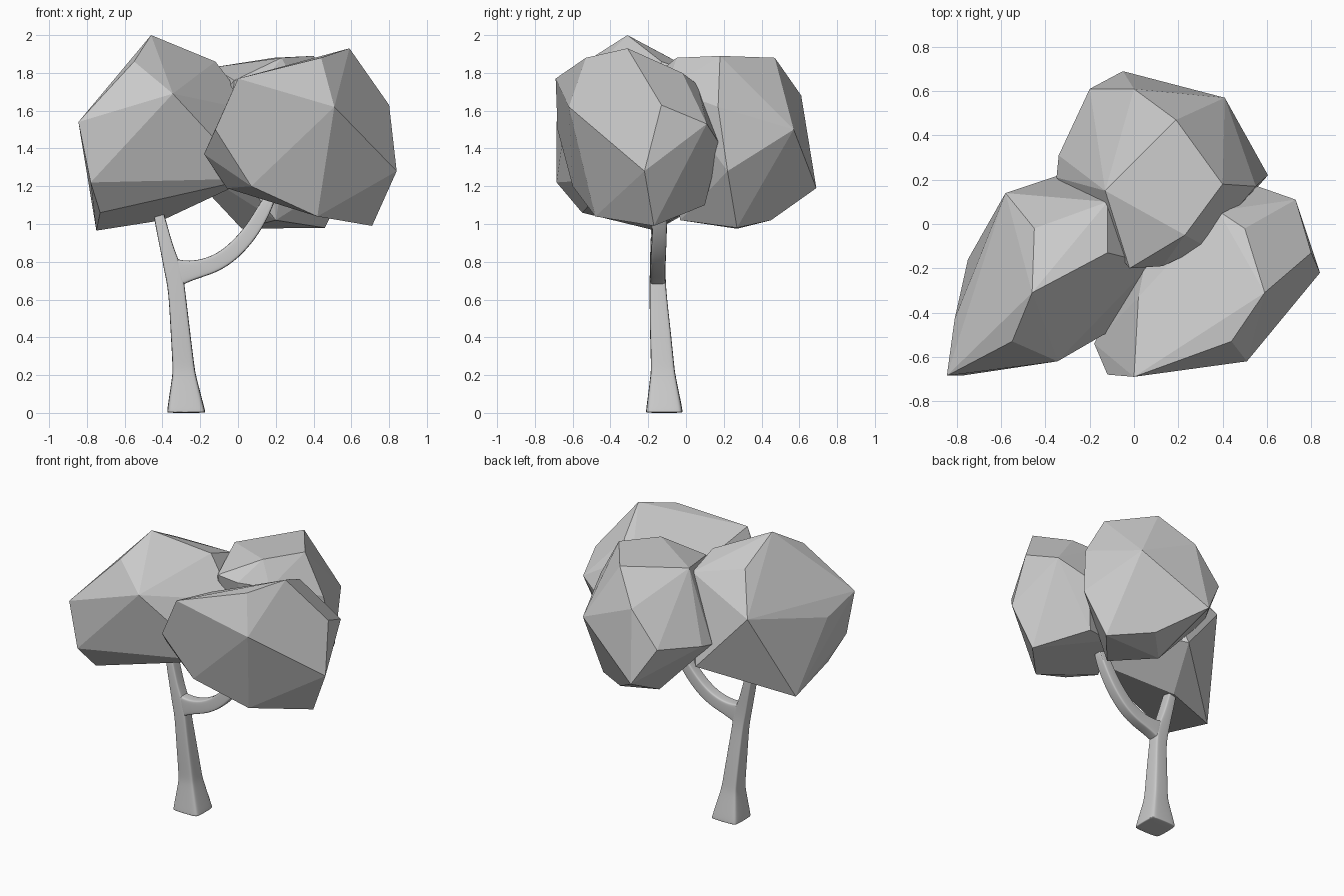
import bpy, bmesh, math
from mathutils import Vector


def finish(name, bm, smooth):
    bmesh.ops.recalc_face_normals(bm, faces=bm.faces[:])
    me = bpy.data.meshes.new(name)
    bm.to_mesh(me)
    bm.free()
    ob = bpy.data.objects.new(name, me)
    bpy.context.collection.objects.link(ob)
    if smooth:
        for p in me.polygons:
            p.use_smooth = True
        mod = ob.modifiers.new("round", 'SUBSURF')
        mod.levels = mod.render_levels = 2


def faceted_clump(name, points):
    """Convex low-poly leaf mass around a few corner points."""
    bm = bmesh.new()
    for p in points:
        bm.verts.new(p)
    bmesh.ops.convex_hull(bm, input=bm.verts[:])
    loose = [v for v in bm.verts if not v.link_faces]
    bmesh.ops.delete(bm, geom=loose, context='VERTS')
    bmesh.ops.dissolve_limit(bm, angle_limit=math.radians(7),
                             verts=bm.verts[:], edges=bm.edges[:])
    finish(name, bm, False)


def limb(name, stations, n=16):
    """Rounded-square loft; station = x, y, z, half width, half depth."""
    bm = bmesh.new()
    rings = []
    ctr = [Vector(s[:3]) for s in stations]
    for i, s in enumerate(stations):
        t = ctr[min(i + 1, len(ctr) - 1)] - ctr[max(i - 1, 0)]
        if s[2] < 0.1:
            t = Vector((0, 0, 1))
        side = Vector((t.z, 0, -t.x)).normalized()
        ring = []
        for k in range(n):
            a = 2 * math.pi * k / n
            c, q = round(math.cos(a), 6), round(math.sin(a), 6)
            cx = math.copysign(abs(c) ** 0.3, c) * s[3]
            cy = math.copysign(abs(q) ** 0.3, q) * s[4]
            ring.append(bm.verts.new(ctr[i] + side * cx + Vector((0, cy, 0))))
        rings.append(ring)
    for a, b in zip(rings, rings[1:]):
        for k in range(n):
            j = (k + 1) % n
            bm.faces.new((a[k], a[j], b[j], b[k]))
    bm.faces.new(rings[0])
    bm.faces.new(rings[-1])
    finish(name, bm, True)


# Trunk with flared foot, running up into the left clump
limb("trunk", [
    (-0.274, -0.115, 0.0, 0.099, 0.095),
    (-0.274, -0.115, 0.004, 0.102, 0.098),
    (-0.276, -0.115, 0.03, 0.098, 0.095),
    (-0.286, -0.122, 0.20, 0.062, 0.066),
    (-0.288, -0.123, 0.24, 0.058, 0.062),
    (-0.307, -0.137, 0.45, 0.051, 0.055),
    (-0.325, -0.150, 0.66, 0.044, 0.043),
    (-0.343, -0.150, 0.76, 0.049, 0.042),
    (-0.372, -0.148, 0.85, 0.036, 0.042),
    (-0.408, -0.142, 1.00, 0.031, 0.042),
    (-0.435, -0.140, 1.12, 0.024, 0.035)])

# Side branch sweeping right
limb("branch", [
    (-0.345, -0.150, 0.740, 0.085, 0.040),
    (-0.295, -0.150, 0.745, 0.064, 0.041),
    (-0.23, -0.150, 0.757, 0.048, 0.041),
    (-0.14, -0.150, 0.780, 0.045, 0.040),
    (-0.05, -0.147, 0.830, 0.044, 0.040),
    (0.04, -0.142, 0.920, 0.042, 0.040),
    (0.11, -0.138, 1.020, 0.039, 0.038),
    (0.19, -0.135, 1.180, 0.032, 0.034)])

# Three leaf clumps
faceted_clump("left_foliage", [
    (-0.845, -0.685, 1.54), (-0.78, -0.685, 1.22), (-0.75, -0.16, 0.965),
    (-0.55, -0.53, 1.86), (-0.46, -0.31, 2.0), (-0.12, -0.13, 1.86),
    (-0.345, -0.62, 1.69), (-0.45, -0.02, 1.845), (-0.58, 0.14, 1.58),
    (-0.81, -0.43, 1.44), (-0.73, -0.55, 1.06), (-0.40, -0.08, 1.02),
    (-0.32, -0.45, 1.13), (0.07, -0.38, 1.24), (0.08, -0.18, 1.60),
    (-0.25, 0.25, 1.20), (-0.12, 0.10, 1.78), (0.08, -0.08, 1.35)])

faceted_clump("right_foliage", [
    (0.0, -0.69, 1.77), (-0.12, -0.68, 1.50), (-0.18, -0.54, 1.37),
    (0.44, -0.53, 1.88), (0.59, -0.31, 1.93), (0.51, -0.62, 1.62),
    (0.84, -0.22, 1.28), (0.71, -0.17, 0.99), (0.42, -0.48, 1.04),
    (0.80, -0.13, 1.63), (0.73, 0.11, 1.53), (0.50, -0.02, 1.80),
    (0.07, -0.60, 1.20), (-0.06, -0.43, 1.19), (0.45, 0.10, 1.10),
    (0.02, -0.33, 1.70), (0.53, 0.18, 1.42), (0.38, 0.06, 1.74),
    (0.08, -0.02, 1.48), (0.25, 0.05, 1.12)])

faceted_clump("back_foliage", [
    (-0.05, 0.69, 1.19), (-0.20, 0.61, 1.44), (0.0, 0.61, 1.68),
    (0.41, 0.57, 1.50), (0.19, 0.47, 1.88), (0.40, 0.18, 1.89),
    (0.23, -0.05, 1.88), (-0.13, 0.15, 1.83), (0.605, 0.22, 1.28),
    (0.55, 0.17, 1.62), (-0.34, 0.31, 1.39), (-0.35, 0.21, 1.37),
    (0.02, 0.27, 0.975), (0.20, 0.45, 1.02), (0.46, 0.27, 0.98),
    (-0.02, -0.20, 1.76), (0.13, -0.19, 1.74), (0.32, -0.10, 1.72),
    (0.20, -0.03, 1.02), (-0.06, -0.08, 1.35)])
